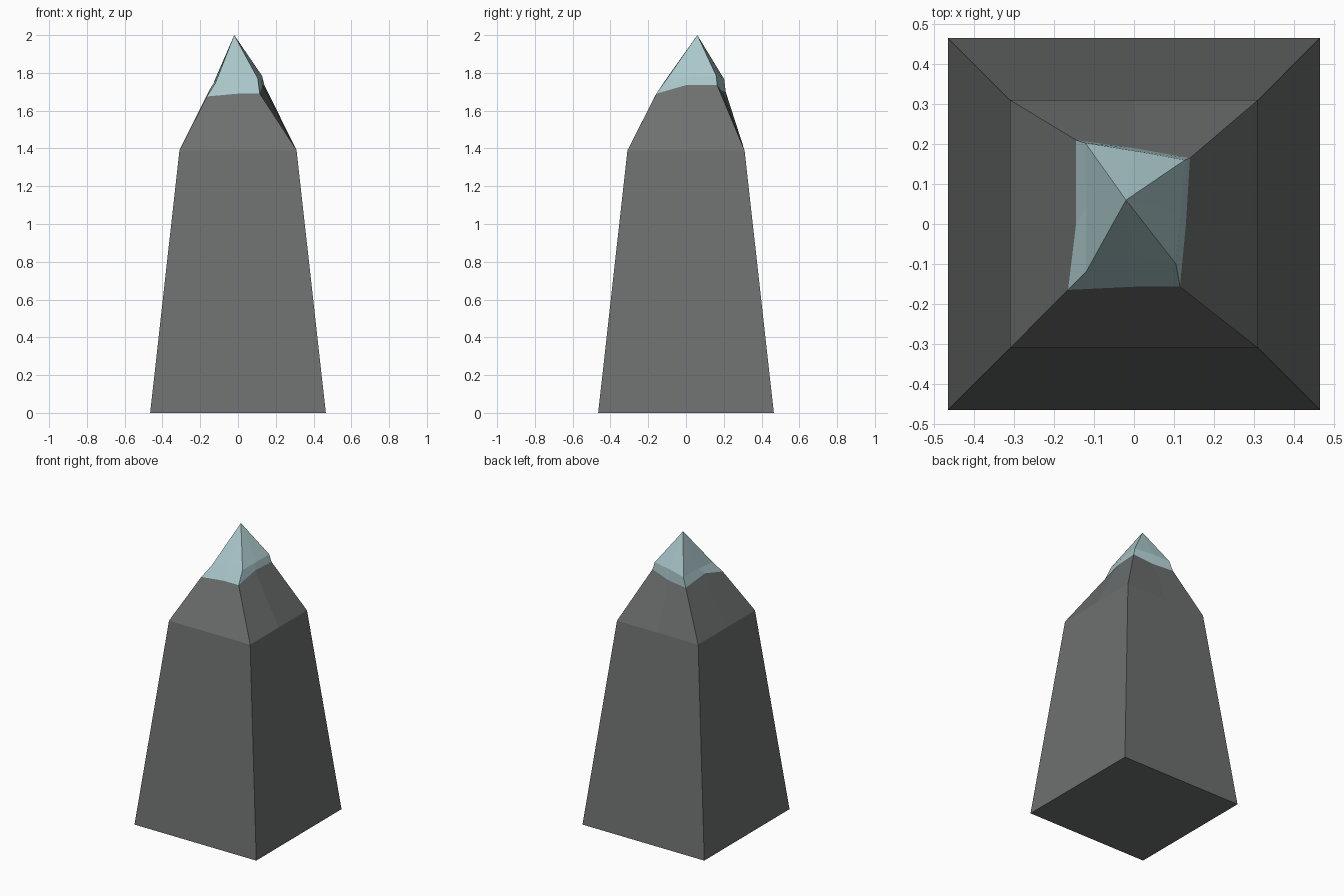
import bpy, bmesh

if "Cube" in bpy.data.objects:
    bpy.data.objects.remove(bpy.data.objects["Cube"])


def material(name, rgb):
    m = bpy.data.materials.new(name)
    m.diffuse_color = (*rgb, 1)
    m.use_nodes = True
    m.node_tree.nodes["Principled BSDF"].inputs["Base Color"].default_value = m.diffuse_color
    return m


def square_ring(r, z):
    """Eight points round a square, corners and mid-sides, from front left."""
    steps = [(-1, -1), (0, -1), (1, -1), (1, 0), (1, 1), (0, 1), (-1, 1), (-1, 0)]
    return [(r * x, r * y, z) for x, y in steps]


def loft(name, rings, mat, apex=None, closed_base=False):
    """Skin flat-shaded faces between rings, with an optional point on top."""
    bm = bmesh.new()
    loops = [[bm.verts.new(p) for p in ring] for ring in rings]
    for low, high in zip(loops, loops[1:]):
        for i in range(len(low)):
            j = (i + 1) % len(low)
            bm.faces.new((low[i], low[j], high[j], high[i]))
    if apex:
        tip = bm.verts.new(apex)
        top = loops[-1]
        for i in range(len(top)):
            bm.faces.new((top[i], top[(i + 1) % len(top)], tip))
    if closed_base:
        bm.faces.new(loops[0][::-1])
    me = bpy.data.meshes.new(name)
    bm.to_mesh(me)
    bm.free()
    me.materials.append(mat)
    ob = bpy.data.objects.new(name, me)
    bpy.context.collection.objects.link(ob)
    return ob


rock = material("dark grey rock", (0.155, 0.163, 0.163))
ice = material("pale blue ice", (0.40, 0.57, 0.59))

# uneven line where the rock meets the cap
snow_line = [(-0.165, -0.165, 1.675), (0, -0.157, 1.69), (0.115, -0.157, 1.69),
             (0.13, 0, 1.735), (0.14, 0.165, 1.735), (0, 0.19, 1.705),
             (-0.145, 0.21, 1.70), (-0.145, 0, 1.72)]
# crease where the cap steepens into the tip
tip_ring = [(-0.12, -0.12, 1.745), (0, -0.075, 1.81), (0.105, -0.10, 1.77),
            (0.118, 0.03, 1.78), (0.127, 0.16, 1.785), (0, 0.183, 1.78),
            (-0.122, 0.203, 1.765), (-0.12, 0.04, 1.76)]

# tapering shaft with a steeper shoulder
loft("rock_spire", [square_ring(0.465, 0), square_ring(0.31, 1.39), snow_line],
     rock, closed_base=True)

# off-centre pointed cap
loft("ice_cap", [snow_line, tip_ring], ice, apex=(-0.02, 0.06, 2.0))
